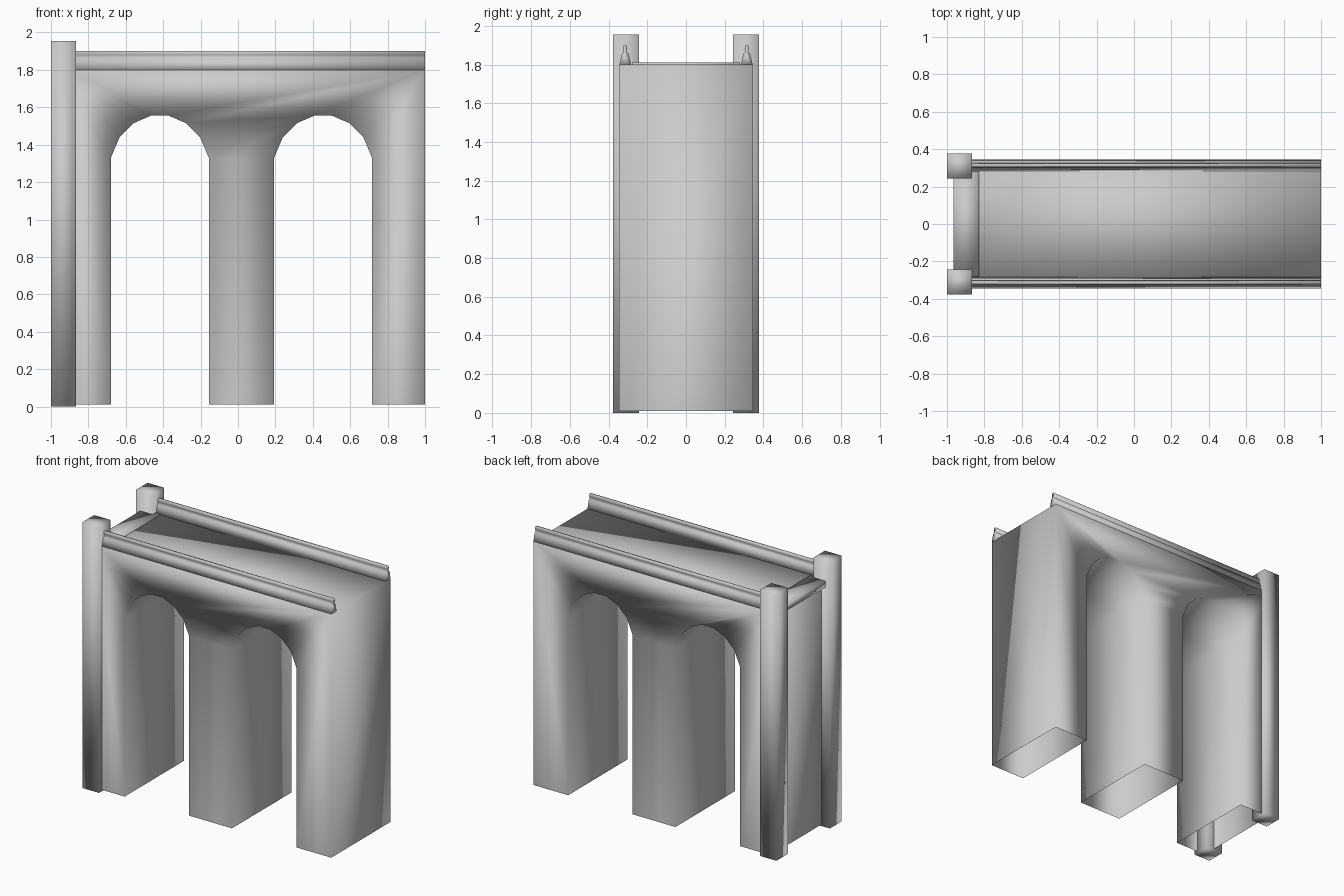
import bpy
import bmesh

if "Cube" in bpy.data.objects:
    bpy.data.objects.remove(bpy.data.objects["Cube"], do_unlink=True)

stone = bpy.data.materials.new("light_grey_stone")
stone.use_nodes = True
grey = (0.6, 0.6, 0.6, 1)
stone.diffuse_color = grey
stone.node_tree.nodes["Principled BSDF"].inputs["Base Color"].default_value = grey


def finish(name, bm):
    """Turn a bmesh into a softly shaded stone object."""
    for f in bm.faces:
        f.smooth = True
    mesh = bpy.data.meshes.new(name)
    bm.to_mesh(mesh)
    bm.free()
    mesh.materials.append(stone)
    obj = bpy.data.objects.new(name, mesh)
    bpy.context.collection.objects.link(obj)
    return obj


def box(name, x0, x1, y0, y1, z0, z1):
    bm = bmesh.new()
    bmesh.ops.create_cube(bm, size=1)
    for v in bm.verts:
        v.co = (x1 if v.co.x > 0 else x0,
                y1 if v.co.y > 0 else y0,
                z1 if v.co.z > 0 else z0)
    return finish(name, bm)


def prism(name, near, far, open_below=None):
    """Bridge two matching outlines; leave faces at open_below height out."""
    bm = bmesh.new()
    a = [bm.verts.new(p) for p in near]
    b = [bm.verts.new(p) for p in far]
    bm.faces.new(a)
    bm.faces.new(b[::-1])
    for i in range(len(a)):
        j = (i + 1) % len(a)
        if open_below is None or max(a[i].co.z, a[j].co.z) > open_below:
            bm.faces.new((a[i], b[i], b[j], a[j]))
    bmesh.ops.recalc_face_normals(bm, faces=bm.faces)
    return finish(name, bm)


# Arched body, with hollow piers open at the foot
LEFT_END, RIGHT_END, HALF_DEPTH = -0.93, 1.0, 0.345
FOOT, DECK = 0.01, 1.8
half_arch = [(0.262, FOOT), (0.262, 1.33), (0.215, 1.44), (0.14, 1.515), (0.048, 1.555)]
outline = [(LEFT_END, DECK), (LEFT_END, FOOT)]
for centre in (-0.418, 0.455):
    outline += [(centre - dx, z) for dx, z in half_arch]
    outline += [(centre + dx, z) for dx, z in reversed(half_arch)]
outline += [(RIGHT_END, FOOT), (RIGHT_END, DECK)]
prism("bridge_body",
      [(x, -HALF_DEPTH, z) for x, z in outline],
      [(x, HALF_DEPTH, z) for x, z in outline], open_below=FOOT + 0.001)

# Threshold slab across the end of the deck
box("end_slab", -0.965, -0.83, -0.28, 0.28, 1.765, 1.81)

# Railings and corner posts on both sides
half_rail = [(0.031, 1.795), (0.017, 1.858), (0.008, 1.862), (0.008, 1.88), (0.011, 1.884), (0.007, 1.902)]
rail = half_rail + [(-dy, z) for dy, z in reversed(half_rail)]
for side, s in (("front", -1), ("back", 1)):
    prism(side + "_railing",
          [(LEFT_END, s * 0.314 + dy, z) for dy, z in rail],
          [(RIGHT_END, s * 0.314 + dy, z) for dy, z in rail])
    y0, y1 = sorted((s * 0.243, s * 0.378))
    box(side + "_corner_post", -1.0, -0.865, y0, y1, 0, 1.955)
